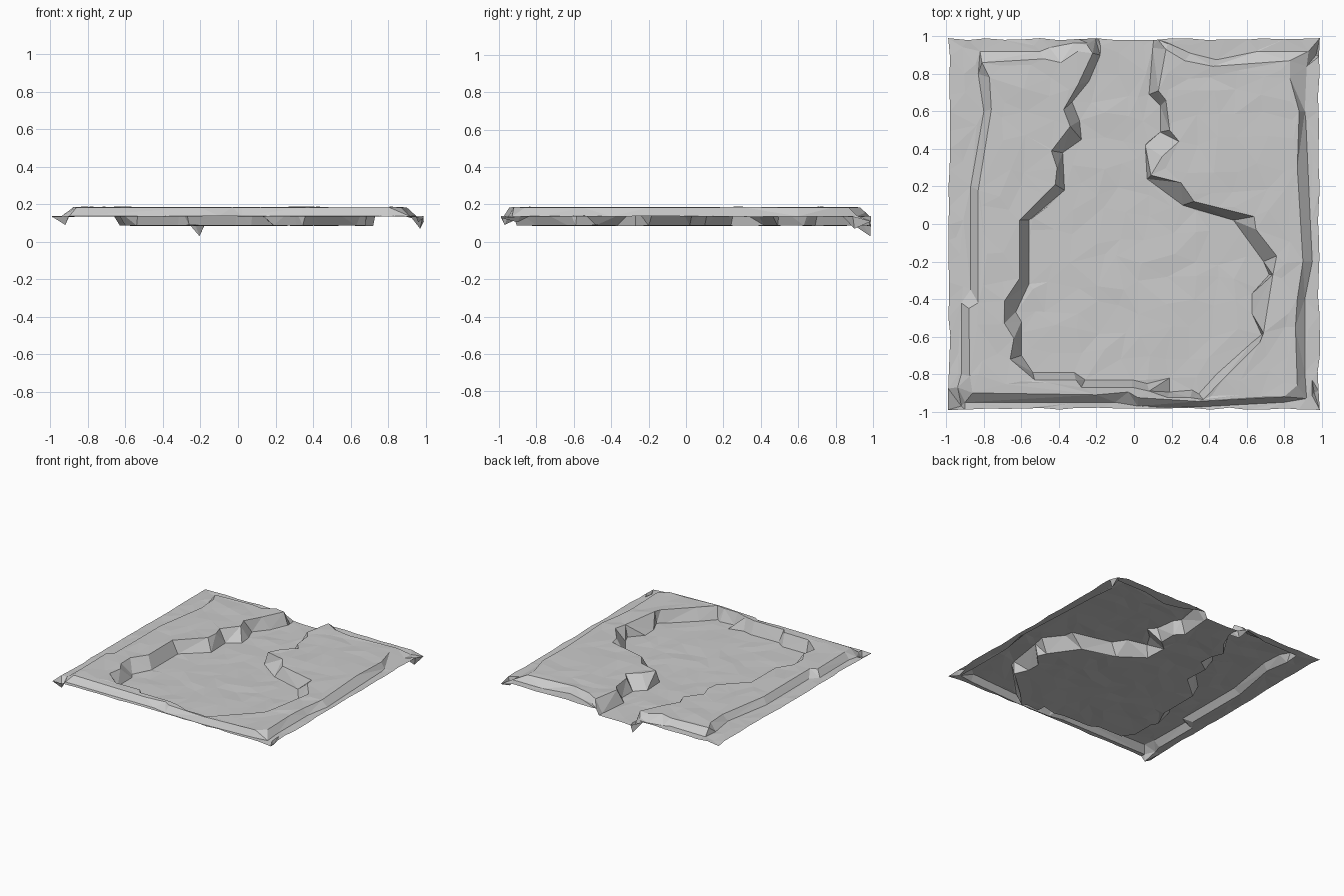
import bpy, random
from mathutils import Vector
from mathutils.geometry import delaunay_2d_cdt

random.seed(4)
FLOOR, RIM, TOP = 0.087, 0.136, 0.184

# Cliff line round the basin: lip (upper) and foot (lower)
basin_lip = [(-.25, .955), (-.22, .91), (-.30, .74), (-.375, .61), (-.34, .52), (-.44, .39), (-.41, .30),
             (-.42, .21), (-.61, .02), (-.61, -.29), (-.69, -.41), (-.69, -.53), (-.64, -.61), (-.66, -.72),
             (-.53, -.83), (-.31, -.83), (-.28, -.87), (-.01, -.87), (.08, -.89), (.18, -.925), (.30, -.925),
             (.37, -.935), (.48, -.82), (.67, -.63), (.69, -.58), (.74, -.27), (.76, -.17), (.65, -.03),
             (.64, .04), (.32, .12), (.25, .22), (.09, .26), (.15, .36), (.24, .44), (.19, .50), (.17, .66),
             (.13, .71), (.17, .93), (.18, .96)]
basin_foot = [(-.205, .985), (-.18, .90), (-.24, .76), (-.33, .65), (-.29, .55), (-.28, .45), (-.38, .38),
              (-.37, .18), (-.56, .02), (-.56, -.32), (-.63, -.47), (-.60, -.52), (-.60, -.70),
              (-.54, -.79), (-.32, -.79), (-.26, -.83), (-.01, -.83), (.07, -.85), (.19, -.82), (.19, -.895),
              (.31, -.885), (.345, -.905), (.44, -.80), (.63, -.63), (.68, -.59), (.63, -.48), (.63, -.37),
              (.72, -.27), (.69, -.20), (.53, .02), (.26, .10), (.07, .24), (.06, .42), (.14, .49),
              (.14, .63), (.08, .69), (.10, .94), (.13, .985)]
# Outer bank of the plateau: crest (upper) and toe (lower)
bank_crest = [(-.22, .91), (-.30, .92), (-.39, .86), (-.48, .88), (-.81, .86), (-.77, .78), (-.76, .61),
              (-.83, .18), (-.83, -.42), (-.88, -.45), (-.875, -.81), (-.86, -.90), (-.20, -.91),
              (-.03, -.895), (.02, -.925), (.34, -.945), (.80, -.92), (.87, -.86), (.86, -.55), (.87, -.40),
              (.90, -.20), (.87, .30), (.88, .60), (.83, .78), (.83, .87), (.42, .84), (.27, .87), (.17, .93)]
bank_toe = [(-.25, .965), (-.32, .965), (-.45, .94), (-.50, .92), (-.82, .92), (-.83, .80), (-.80, .60),
            (-.87, .20), (-.87, -.35), (-.92, -.42), (-.92, -.80), (-.94, -.87), (-.90, -.95), (-.10, -.95),
            (.02, -.97), (.34, -.975), (.80, -.95), (.92, -.93), (.91, -.79), (.91, -.40), (.95, -.20),
            (.94, .0), (.91, .60), (.92, .84), (.93, .92), (.66, .92), (.44, .875), (.30, .91), (.18, .965)]

pts, heights, edges = [], [], []


def add(x, y, z):
    pts.append(Vector((x, y)))
    heights.append(z)
    return len(pts) - 1


def line(path, z, closed=False):
    ids = [add(p[0], p[1], (p[2] if len(p) > 2 else z) + random.uniform(-.002, .002)) for p in path]
    edges.extend(zip(ids, ids[1:]))
    if closed:
        edges.append((ids[-1], ids[0]))


def inside(x, y, poly):
    hit = False
    for (ax, ay), (bx, by) in zip(poly, poly[1:] + poly[:1]):
        if (ay > y) != (by > y) and x < (bx - ax) * (y - ay) / (by - ay) + ax:
            hit = not hit
    return hit


line(basin_lip, TOP)
line(basin_foot, FLOOR)
line(bank_crest, TOP)
line(bank_toe, RIM)
heights[0] = heights[len(basin_lip) - 1] = RIM + .02          # lip runs down at the mouth
heights[len(basin_lip)] = .03                                 # drooping mouth corners
heights[len(basin_lip) + len(basin_foot) - 1] = 0.0

# Ragged outer border
border = []
for k, (dx, dy) in enumerate([(1, 0), (0, 1), (-1, 0), (0, -1)]):
    for i in range(20):
        t = -.99 + i * .099
        if i:
            t += random.uniform(-.015, .015)
        r = .99 - (random.uniform(0, .012) if i else 0)
        x, y = dx * t + dy * r, dy * t - dx * r
        z = RIM
        if k == 2 and -.2 < x < .13:
            z = FLOOR
        if i == 0:
            z = (.132, .128, .11, .132)[k]
        border.append((x, y, z))
line(border, RIM, True)
add(-.92, -.97, .09)                                          # sunken corners
add(.97, .90, .07)
add(.96, -.90, .105)

# Scattered points roughen the flat areas
for i in range(16):
    for j in range(16):
        x = -.94 + i * .125 + random.uniform(-.04, .04)
        y = -.94 + j * .125 + random.uniform(-.04, .04)
        if max(abs(x), abs(y)) > .96:
            continue
        if inside(x, y, basin_foot):
            z = FLOOR
        elif inside(x, y, basin_lip):
            continue
        elif inside(x, y, bank_crest):
            z = TOP
        elif inside(x, y, bank_toe) or (y > .9 and -.28 < x < .2):
            continue
        else:
            z = RIM
        add(x, y, z + random.uniform(-.004, .004))

# One triangulated sheet through every line and point
v2, _, faces, origin, _, _ = delaunay_2d_cdt(pts, edges, [], 1, 1e-4)
verts = []
for v, src in zip(v2, origin):
    z = heights[src[0]] if src else RIM
    verts.append((v.x, v.y, z))
mesh = bpy.data.meshes.new("terrain_tile")
mesh.from_pydata(verts, [], [tuple(f) for f in faces])
mesh.update()
bpy.context.collection.objects.link(bpy.data.objects.new("terrain_tile", mesh))
